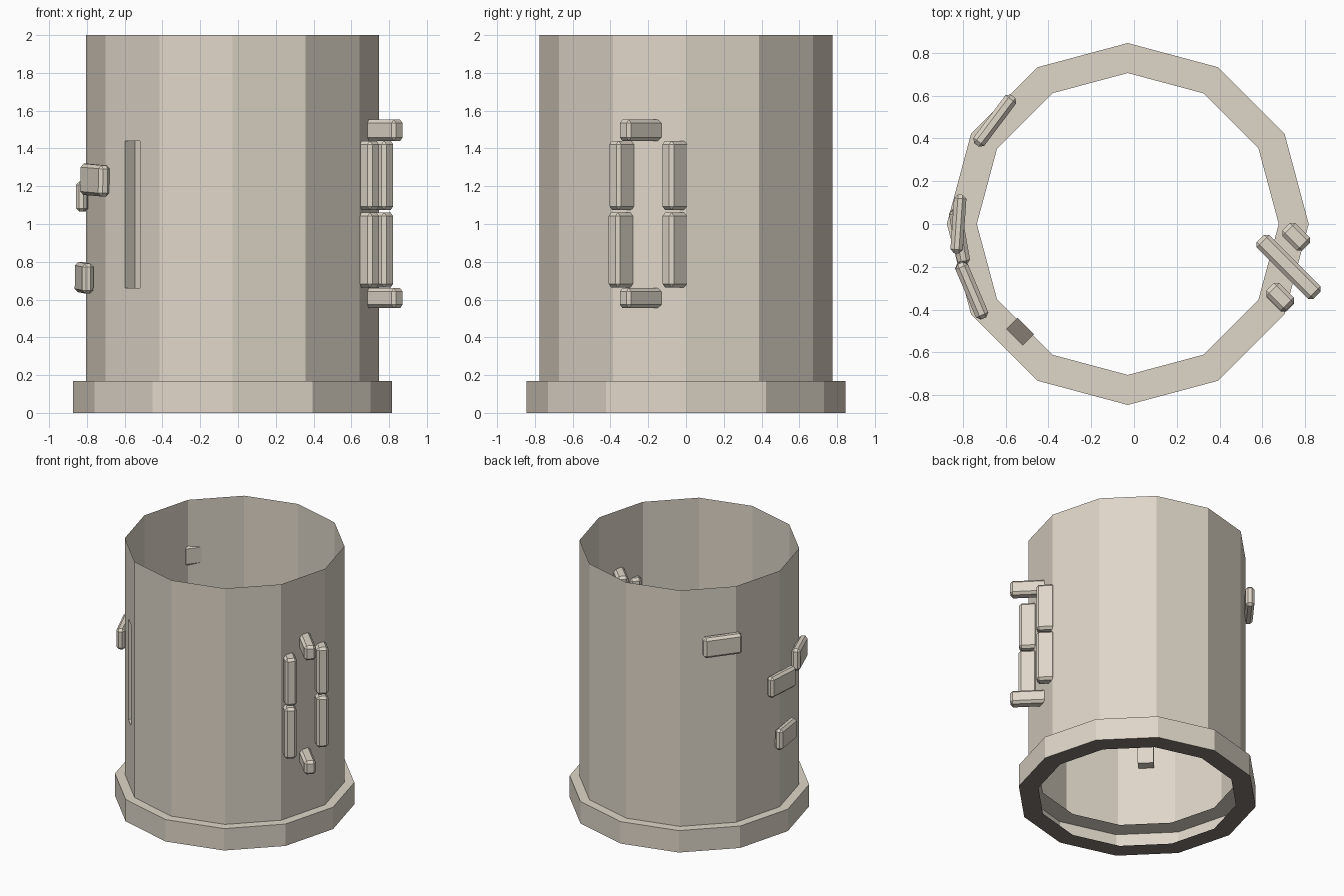
import bpy, bmesh, math
from mathutils import Vector, Matrix

if "Cube" in bpy.data.objects:
    bpy.data.objects.remove(bpy.data.objects["Cube"])

CX = -0.029         # tower axis
SIDES = 12


def material(name, rgb):
    m = bpy.data.materials.new(name)
    m.diffuse_color = (*rgb, 1)
    m.use_nodes = True
    m.node_tree.nodes["Principled BSDF"].inputs["Base Color"].default_value = m.diffuse_color
    return m


stone = material("pale stone", (0.74, 0.675, 0.58))
shade = material("dark stone", (0.235, 0.20, 0.175))


def finish(name, bm):
    me = bpy.data.meshes.new(name)
    bm.to_mesh(me)
    bm.free()
    me.materials.append(stone)
    me.materials.append(shade)
    ob = bpy.data.objects.new(name, me)
    bpy.context.collection.objects.link(ob)
    return ob


def lathe(profile):
    """Revolve (radius, z) points, listed so the faces point outwards."""
    bm = bmesh.new()
    rings = []
    for r, z in profile:
        rings.append([bm.verts.new((CX + r * math.cos(math.tau * i / SIDES),
                                    r * math.sin(math.tau * i / SIDES), z))
                      for i in range(SIDES)])
    for a, b in zip(rings, rings[1:]):
        for i in range(SIDES):
            j = (i + 1) % SIDES
            bm.faces.new((a[i], a[j], b[j], b[i]))
    bm.normal_update()
    return bm


def darken_undersides(bm):
    for f in bm.faces:
        f.material_index = 1 if f.normal.z < -0.9 else 0


def brick(name, x, y, z0, z1, length, width, angle, roll=0, bevel=0.018):
    """Chamfered block whose length runs along the given plan angle."""
    bm = bmesh.new()
    bmesh.ops.create_cube(bm, size=1)
    bmesh.ops.scale(bm, vec=(length, width, z1 - z0), verts=bm.verts)
    bmesh.ops.bevel(bm, geom=bm.edges[:], offset=bevel, segments=1,
                    affect='EDGES', profile=0.5)
    m = (Matrix.Translation((x, y, (z0 + z1) / 2))
         @ Matrix.Rotation(math.radians(angle), 4, 'Z')
         @ Matrix.Rotation(math.radians(roll), 4, 'Y'))
    bm.transform(m)
    finish(name, bm)


# Base ring: dark bottom, outer band and top, open on the inside
bm = lathe([(0.705, 0), (0.845, 0), (0.845, 0.17), (0.705, 0.17)])
darken_undersides(bm)
finish("base_ring", bm)

# Tower wall: open sheet with a recessed slit in the front-left face
bm = lathe([(0.775, 0.17), (0.775, 2.0)])
out = Vector((-1, -1, 0)).normalized()
side = Vector((1, -1, 0)).normalized()
face = max(bm.faces, key=lambda f: f.normal.dot(out))
bmesh.ops.inset_individual(bm, faces=[face], thickness=0.05)
mid = face.calc_center_median()
for v in face.verts:
    s = 1 if (v.co - mid).dot(side) > 0 else -1
    z = 1.44 if v.co.z > mid.z else 0.66
    v.co = Vector((mid.x, mid.y, z)) + side * 0.055 * s
res = bmesh.ops.extrude_face_region(bm, geom=[face])
moved = [g for g in res["geom"] if isinstance(g, bmesh.types.BMVert)]
bmesh.ops.translate(bm, vec=out * -0.075, verts=moved)
if face.is_valid:
    bmesh.ops.delete(bm, geom=[face], context='FACES_ONLY')
bm.normal_update()
darken_undersides(bm)   # only the slit's ceiling faces down
finish("tower_wall", bm)

# Window frame on the right: lintel, sill and two-part jambs
for name, z0, z1 in (("window_lintel", 1.44, 1.552), ("window_sill", 0.555, 0.66)):
    brick(name, 0.722, -0.2, z0, z1, 0.375, 0.084, -45)
for name, z0, z1, dy in (("upper", 1.075, 1.44, 0), ("lower", 0.665, 1.06, -0.005)):
    brick("window_jamb_back_" + name, 0.757, -0.06, z0, z1, 0.132, 0.086, -45)
    brick("window_jamb_front_" + name, 0.682, -0.34 + dy, z0, z1, 0.132, 0.086, -45)

# Loose bricks standing out of the left side
brick("wall_brick_back", -0.65, 0.483, 1.49, 1.645, 0.285, 0.063, 53)
brick("wall_brick_middle", -0.82, 0.0, 1.065, 1.225, 0.275, 0.058, 86)
brick("wall_brick_front", -0.758, -0.31, 1.15, 1.315, 0.28, 0.063, -67, 2)
brick("wall_brick_low", -0.815, -0.06, 0.635, 0.795, 0.26, 0.06, -80, 2)
